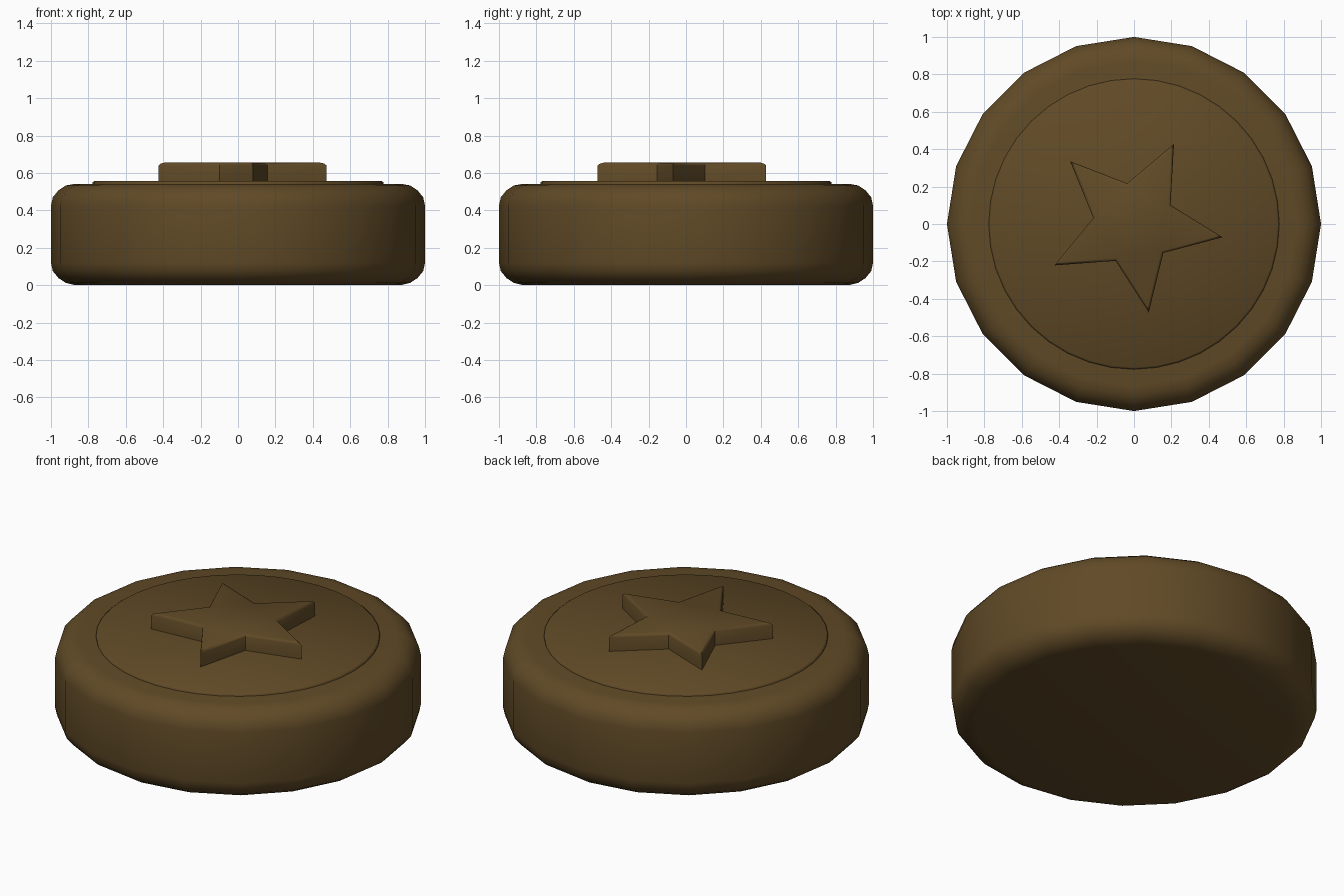
import bpy, bmesh, math

if "Cube" in bpy.data.objects:
    bpy.data.objects.remove(bpy.data.objects["Cube"])

brown = bpy.data.materials.new("dark brown")
brown.diffuse_color = (0.119, 0.069, 0.020, 1)
brown.use_nodes = True
brown.node_tree.nodes["Principled BSDF"].inputs["Base Color"].default_value = brown.diffuse_color


def stack_rings(name, rings, angle):
    """Closed solid skinned through equal-length rings of points, bottom to top."""
    bm = bmesh.new()
    loops = [[bm.verts.new(p) for p in ring] for ring in rings]
    n = len(loops[0])
    for a, b in zip(loops, loops[1:]):
        for i in range(n):
            j = (i + 1) % n
            bm.faces.new((a[i], a[j], b[j], b[i]))
    bm.faces.new(loops[0][::-1])
    bm.faces.new(loops[-1])
    bmesh.ops.recalc_face_normals(bm, faces=bm.faces)
    mesh = bpy.data.meshes.new(name)
    bm.to_mesh(mesh)
    bm.free()
    mesh.materials.append(brown)
    obj = bpy.data.objects.new(name, mesh)
    bpy.context.collection.objects.link(obj)
    bpy.ops.object.select_all(action='DESELECT')
    obj.select_set(True)
    bpy.context.view_layer.objects.active = obj
    bpy.ops.object.shade_smooth_by_angle(angle=math.radians(angle))
    return obj


def circle(r, z, n):
    return [(r * math.cos(math.tau * i / n), r * math.sin(math.tau * i / n), z)
            for i in range(n)]


def star(outer, inner, z):
    pts = []
    for i in range(10):
        a = math.radians(63.5 + 36 * i)
        r = inner if i % 2 else outer
        pts.append((r * math.cos(a), r * math.sin(a), z))
    return pts


# Round body with softened top and bottom rims
body = [(0.87, 0), (0.92, 0.012), (0.96, 0.038), (0.99, 0.075), (1, 0.12),
        (1, 0.425), (0.99, 0.47), (0.96, 0.507), (0.92, 0.533), (0.87, 0.542)]
stack_rings("body", [circle(r, z, 20) for r, z in body], 40)

# Thin raised disc on the top
disc = [(0.777, 0.53), (0.777, 0.55), (0.767, 0.558)]
stack_rings("top_disc", [circle(r, z, 40) for r, z in disc], 60)

# Raised star emblem with a small chamfer
stack_rings("raised_star", [star(0.479, 0.220, 0.55), star(0.479, 0.220, 0.640),
                            star(0.466, 0.214, 0.650), star(0.445, 0.204, 0.655)], 40)
